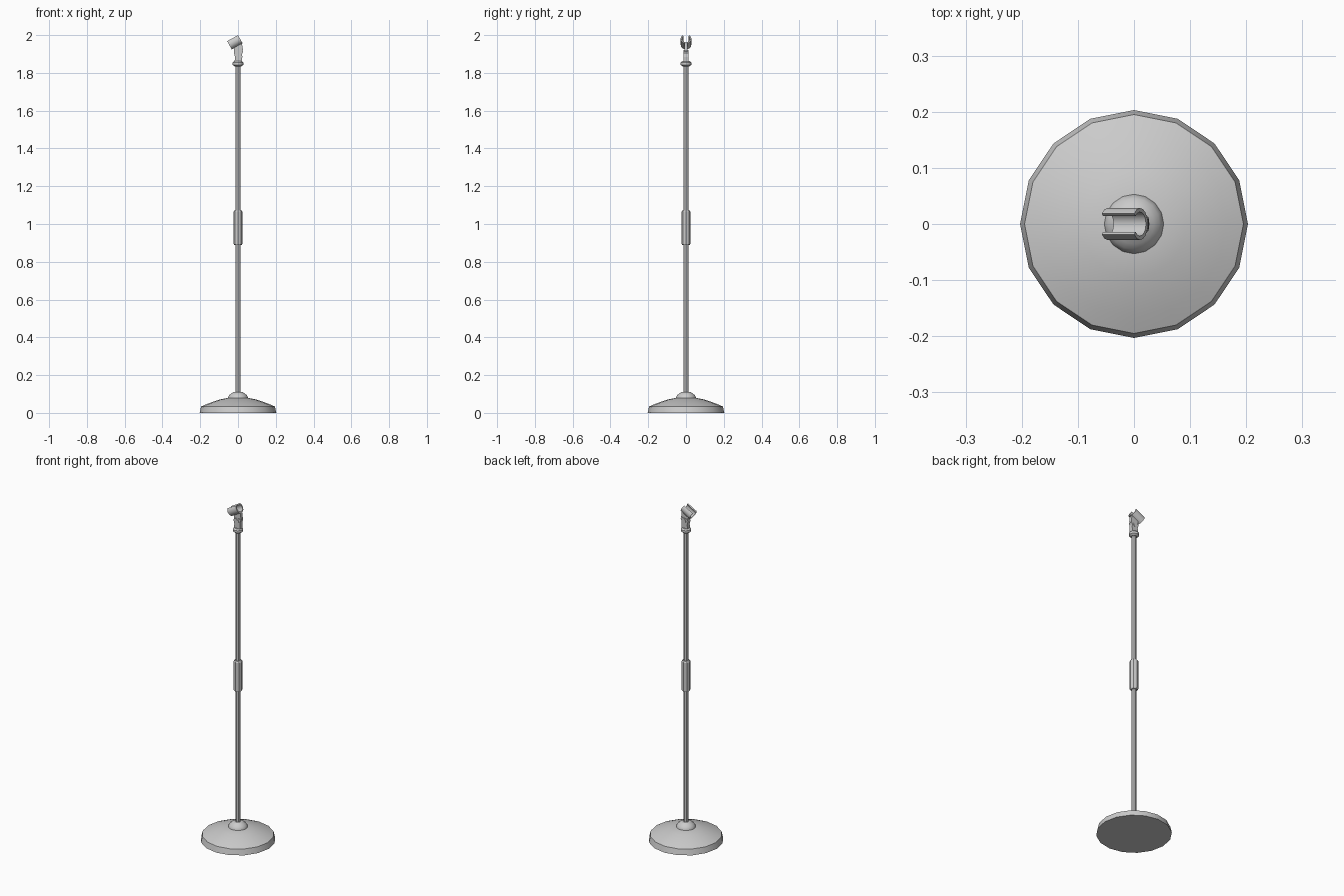
import bpy, bmesh, math
from mathutils import Vector, Matrix

if "Cube" in bpy.data.objects:
    bpy.data.objects.remove(bpy.data.objects["Cube"])


def make_object(name, bm, angle=None):
    bmesh.ops.recalc_face_normals(bm, faces=bm.faces)
    mesh = bpy.data.meshes.new(name)
    bm.to_mesh(mesh)
    bm.free()
    obj = bpy.data.objects.new(name, mesh)
    bpy.context.collection.objects.link(obj)
    if angle:
        bpy.ops.object.select_all(action='DESELECT')
        obj.select_set(True)
        bpy.context.view_layer.objects.active = obj
        bpy.ops.object.shade_smooth_by_angle(angle=math.radians(angle))
    return obj


def lathe(name, profile, sides, angle=30):
    """Closed solid turned around z from (radius, height) pairs."""
    bm = bmesh.new()
    rings = [[bm.verts.new((r * math.cos(2 * math.pi * i / sides),
                            r * math.sin(2 * math.pi * i / sides), z))
              for i in range(sides)] for r, z in profile]
    for a, b in zip(rings, rings[1:]):
        for i in range(sides):
            j = (i + 1) % sides
            bm.faces.new((a[i], a[j], b[j], b[i]))
    bm.faces.new(rings[0])
    bm.faces.new(rings[-1])
    return make_object(name, bm, angle)


def prism(name, outline, start, depth, angle=None):
    """Outline of 3D points offset by start and extruded along depth."""
    bm = bmesh.new()
    face = bm.faces.new([bm.verts.new(Vector(p) + Vector(start)) for p in outline])
    new = bmesh.ops.extrude_face_region(bm, geom=[face], use_keep_orig=True)["geom"]
    bmesh.ops.translate(bm, vec=Vector(depth),
                        verts=[v for v in new if isinstance(v, bmesh.types.BMVert)])
    return make_object(name, bm, angle)


def slab(name, xz, half):
    return prism(name, [(x, 0, z) for x, z in xz], (0, -half, 0), (0, 2 * half, 0))


# Weighted round base and its hub
lathe("base", [(0.203, 0), (0.195, 0.034), (0.165, 0.047), (0.135, 0.058),
               (0.095, 0.071), (0.05, 0.08)], 16)
lathe("base_hub", [(0.053, 0.07), (0.053, 0.082), (0.046, 0.094),
                   (0.036, 0.103), (0.025, 0.11)], 16)

# Pole and height-adjusting grip
lathe("pole", [(0.0135, 0.09), (0.0135, 1.845)], 8)
lathe("grip", [(0.019, 0.888), (0.024, 0.895), (0.024, 1.065), (0.019, 1.072)], 8)

# Collar on top of the pole
lathe("collar", [(0.017, 1.834), (0.028, 1.842), (0.028, 1.855), (0.02, 1.862)], 12)

# Swivel joint: lower fork, tongue under the clip, pivot pin
slab("swivel_fork", [(-0.018, 1.857), (0.02, 1.857), (0.023, 1.885), (0.021, 1.9),
                     (0.027, 1.912), (0.02, 1.922), (-0.018, 1.918), (-0.021, 1.905),
                     (-0.016, 1.885)], 0.012)
slab("clip_tongue", [(-0.02, 1.9), (0.02, 1.9), (0.026, 1.922), (0.021, 1.956),
                     (-0.02, 1.935)], 0.009)
slab("pivot_pin", [(0.003 + 0.011 * math.cos(i * math.pi / 5),
                    1.903 + 0.011 * math.sin(i * math.pi / 5)) for i in range(10)], 0.014)

# Tilted, open-topped microphone clip
axis = Vector((0.875, 0, 0.484))
up = Vector((-0.484, 0, 0.875))
side = Vector((0, 1, 0))
steps = 12
angles = [math.radians(130 + 280 * i / steps) for i in range(steps + 1)]
section = [(0.0285, t) for t in angles] + [(0.0215, t) for t in reversed(angles)]
prism("microphone_clip",
      [side * (r * math.cos(t)) + up * (r * math.sin(t)) for r, t in section],
      Vector((-0.018, 0, 1.965)) - axis * 0.033, axis * 0.066, 35)
